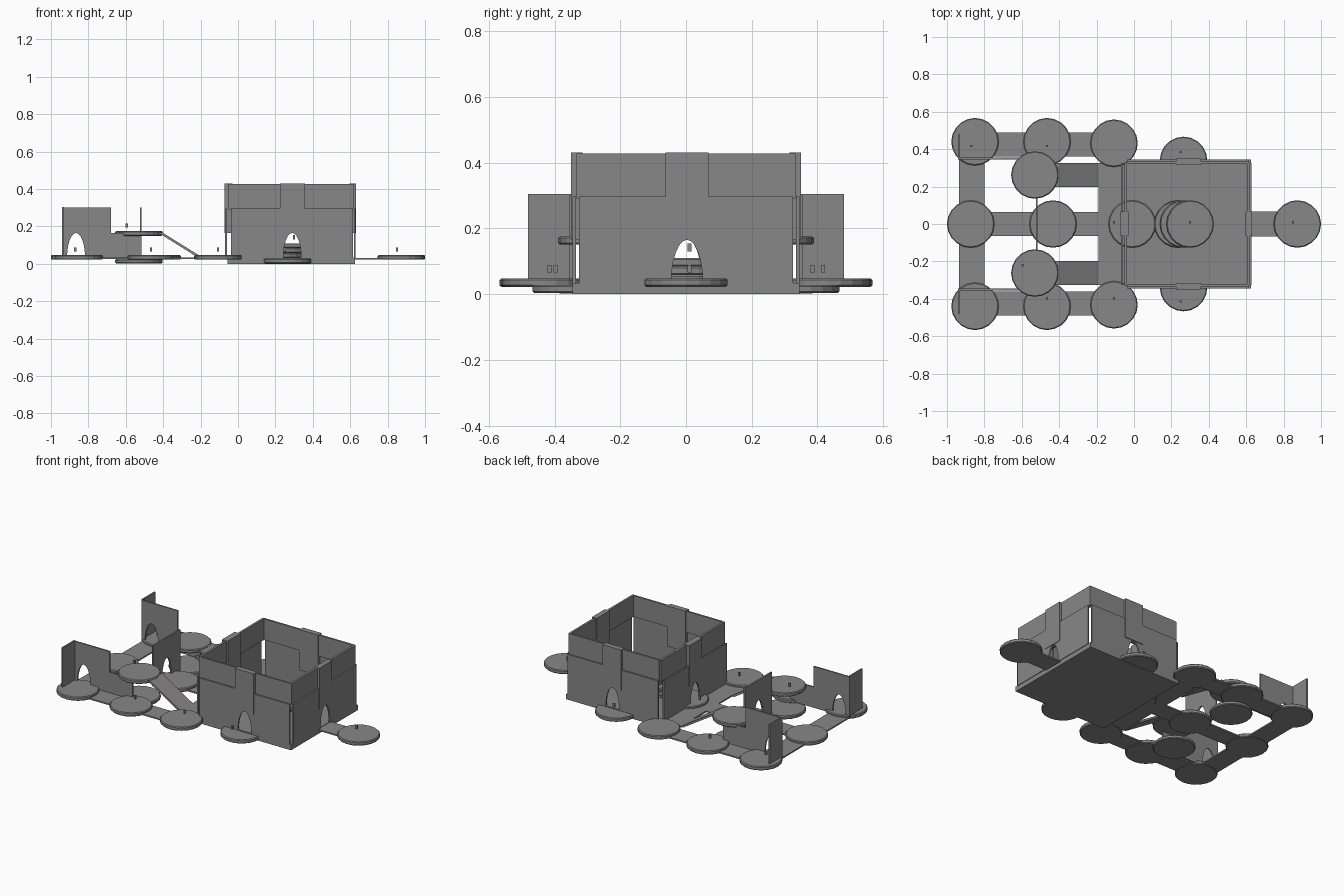
import bpy, bmesh, math
from mathutils import Vector

if "Cube" in bpy.data.objects:
    bpy.data.objects.remove(bpy.data.objects["Cube"])

grey = bpy.data.materials.new("stone_grey")
grey.diffuse_color = (0.25, 0.243, 0.247, 1)
grey.use_nodes = True
grey.node_tree.nodes["Principled BSDF"].inputs["Base Color"].default_value = grey.diffuse_color


def finish(name, bm):
    bmesh.ops.recalc_face_normals(bm, faces=bm.faces)
    me = bpy.data.meshes.new(name)
    bm.to_mesh(me)
    bm.free()
    me.materials.append(grey)
    ob = bpy.data.objects.new(name, me)
    bpy.context.collection.objects.link(ob)
    return ob


def box(name, x0, x1, y0, y1, z0, z1):
    bm = bmesh.new()
    bmesh.ops.create_cube(bm, size=1)
    for v in bm.verts:
        v.co = Vector((x1 if v.co.x > 0 else x0,
                       y1 if v.co.y > 0 else y0,
                       z1 if v.co.z > 0 else z0))
    return finish(name, bm)


def extrude(name, pts, vec):
    bm = bmesh.new()
    f = bm.faces.new([bm.verts.new(p) for p in pts])
    r = bmesh.ops.extrude_face_region(bm, geom=[f])
    vs = [g for g in r["geom"] if isinstance(g, bmesh.types.BMVert)]
    bmesh.ops.translate(bm, verts=vs, vec=vec)
    return finish(name, bm)


def disc(name, x, y, z0, z1, r=0.127, sides=20):
    # round plate with a small chamfer on both rims
    bm = bmesh.new()
    bmesh.ops.create_cone(bm, cap_ends=True, segments=sides, radius1=r,
                          radius2=r, depth=z1 - z0)
    rims = [e for e in bm.edges if abs(e.verts[0].co.z - e.verts[1].co.z) < 1e-5]
    bmesh.ops.bevel(bm, geom=rims, offset=0.005, segments=1, affect='EDGES')
    bmesh.ops.translate(bm, verts=bm.verts, vec=(x, y, (z0 + z1) / 2))
    return finish(name, bm)


def arch_wall(name, axis, a0, a1, pos, z0, z1, door, thick=0.01, w=0.048, h=0.13):
    # thin wall along an axis, with a round-topped doorway cut from its foot
    prof = [(a0, z0), (door - w, z0)]
    for i in range(13):
        t = math.pi * (1 - i / 12)
        prof.append((door + w * math.cos(t), z0 + 0.005 + h * math.sin(t)))
    prof += [(door + w, z0), (a1, z0), (a1, z1), (a0, z1)]
    p = pos - thick / 2
    if axis == "x":
        return extrude(name, [(a, p, z) for a, z in prof], (0, thick, 0))
    return extrude(name, [(p, a, z) for a, z in prof], (thick, 0, 0))


def pin(x, y, z):
    box("marker_pin", x - 0.006, x + 0.006, y - 0.006, y + 0.006, z, z + 0.023)


# ground plates and their pins
for x, y in [(-0.873, 0), (-0.433, 0), (-0.01, 0), (0.873, 0)]:
    disc("ground_plate", x, y, 0.022, 0.047)
for x, y in [(-0.85, 0.44), (-0.465, 0.44), (-0.107, 0.432)]:
    for s in (1, -1):
        disc("ground_plate", x, s * y, 0.022, 0.047)
for s in (1, -1):
    disc("side_door_plate", 0.265, s * 0.34, 0.003, 0.028)
    disc("lower_plate", -0.53, s * 0.262, 0.002, 0.025)
    disc("raised_plate", -0.53, s * 0.262, 0.15, 0.175)
for x, y in [(-0.87, 0.417), (-0.465, 0.417), (-0.465, -0.397), (-0.107, -0.397),
             (-0.107, 0.01), (0.25, 0.385), (0.25, -0.415), (0.85, 0.01)]:
    pin(x, y, 0.065)
pin(-0.595, -0.22, 0.193)

# bridges
box("middle_bridge", -0.873, -0.05, -0.063, 0.063, 0.025, 0.034)
box("right_bridge", 0.62, 0.873, -0.066, 0.066, 0.022, 0.031)
box("left_bridge", -0.935, -0.80, -0.44, 0.44, 0.025, 0.034)
box("porch_floor", -0.19, -0.05, -0.325, 0.325, 0.025, 0.034)
for s in (1, -1):
    ya, yb = sorted((s * 0.36, s * 0.49))
    box("long_bridge", -0.86, -0.1, ya, yb, 0.025, 0.034)
    # ramp from raised plate down to porch
    ya, yb = sorted((s * 0.197, s * 0.325))
    extrude("ramp", [(-0.43, ya, 0.168), (-0.405, ya, 0.168), (-0.19, ya, 0.034),
                     (-0.205, ya, 0.028), (-0.41, ya, 0.156), (-0.43, ya, 0.156)],
            (0, yb - ya, 0))
    # courtyard corner walls
    arch_wall("courtyard_wall", "x", -0.94, -0.68, s * 0.35, 0.03, 0.3, -0.866)
    box("courtyard_low_wall", -0.68, -0.515, s * 0.35 - 0.005, s * 0.35 + 0.005, 0.03, 0.165)
    ya, yb = sorted((s * 0.35, s * 0.48))
    box("courtyard_end_wall", -0.942, -0.932, ya, yb, 0.03, 0.304)
arch_wall("inner_gate", "y", -0.14, 0.14, -0.52, 0.034, 0.3, 0)

# main room
box("room_floor", -0.055, 0.625, -0.345, 0.345, 0, 0.034)
for s, n in ((-1, "front"), (1, "back")):
    arch_wall(n + "_lower_wall", "x", -0.038, 0.615, s * 0.34, 0.03, 0.296, 0.29)
    box(n + "_upper_wall", -0.038, 0.615, s * 0.327 - 0.006, s * 0.327 + 0.006, 0.29, 0.428)
    ya, yb = sorted((s * 0.315, s * 0.35))
    box(n + "_door_panel", 0.225, 0.358, ya, yb, 0.165, 0.43)
for x, xu, n, d in ((-0.064, -0.045, "left", -1), (0.624, 0.612, "right", 1)):
    arch_wall(n + "_lower_wall", "y", -0.325, 0.325, x, 0.03, 0.296, 0.003)
    box(n + "_upper_wall", xu - 0.007, xu + 0.007, -0.33, 0.33, 0.29, 0.428)
    xa, xb = sorted((x + d * 0.008, xu - d * 0.015))
    box(n + "_door_panel", xa, xb, -0.063, 0.068, 0.165, 0.43)

# stepped dais inside the room
for i, x in enumerate((0.235, 0.265, 0.30)):
    disc("dais_step", x, 0, 0.032 + 0.026 * i, 0.058 + 0.026 * i)
pin(0.30, 0.01, 0.13)
